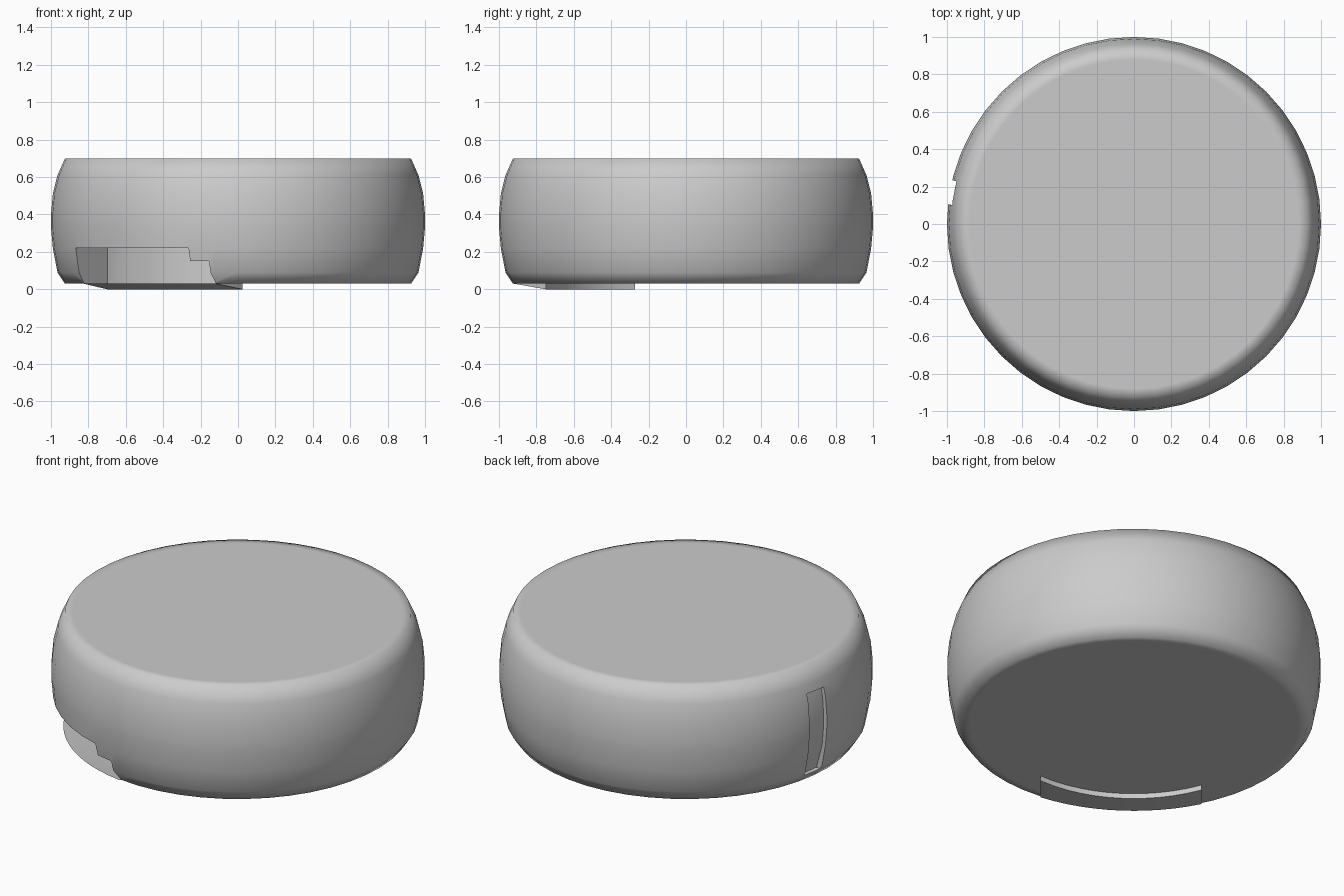
import bpy, bmesh, math

if "Cube" in bpy.data.objects:
    bpy.data.objects.remove(bpy.data.objects["Cube"])

A = math.radians(40)                      # direction the port faces, off the front
R_IN, R_OUT = 0.75, 0.935                 # port back wall and floor rim radii


def rot(r, d):
    """Port frame (sideways, outward) to x, y."""
    return (-r * math.cos(A) - d * math.sin(A), r * math.sin(A) - d * math.cos(A))


def make(name, bm):
    bmesh.ops.recalc_face_normals(bm, faces=bm.faces)
    me = bpy.data.meshes.new(name)
    bm.to_mesh(me)
    bm.free()
    ob = bpy.data.objects.new(name, me)
    bpy.context.collection.objects.link(ob)
    return ob


def sweep(bm, profile, angles, closed):
    """Revolve a radius/height profile through the angles; cap the open ends."""
    rings = [[bm.verts.new((r * math.cos(a), r * math.sin(a), z)) for r, z in profile]
             for a in angles]
    n, m = len(rings), len(profile)
    for i in range(n if closed else n - 1):
        p, q = rings[i], rings[(i + 1) % n]
        for j in range(m - 1 if closed else m):
            k = (j + 1) % m
            bm.faces.new((p[j], q[j], q[k], p[k]))
    if closed:
        bm.faces.new([r[0] for r in rings])
        bm.faces.new([r[-1] for r in rings])
    else:
        bm.faces.new(rings[0])
        bm.faces.new(rings[-1])


def span(a, b, n):
    return [a + (b - a) * i / n for i in range(n + 1)]


def cut(target, cutter):
    mod = target.modifiers.new("cut", 'BOOLEAN')
    mod.operation, mod.solver, mod.object = 'DIFFERENCE', 'EXACT', cutter
    bpy.context.view_layer.objects.active = target
    bpy.ops.object.modifier_apply(modifier=mod.name)
    bpy.data.objects.remove(cutter)


# rounded puck body
side = [(0.925, 0.03), (0.965, 0.09), (0.99, 0.22), (1.0, 0.33), (1.0, 0.40),
        (0.99, 0.51), (0.965, 0.61), (0.925, 0.70)]
bm = bmesh.new()
sweep(bm, [(0.88, 0.03)] + side + [(0.88, 0.70)],
      [2 * math.pi * i / 48 for i in range(48)], True)
body = make("body", bm)

# stepped port recess
for r0, r1, top in ((-0.5, 0.36, 0.15), (-0.41, 0.36, 0.22)):
    bm = bmesh.new()
    outline = [(r, math.sqrt(R_IN ** 2 - r * r)) for r in span(r0, r1, 12)]
    outline += [(r1, 1.2), (r0, 1.2)]
    f = bm.faces.new([bm.verts.new((*rot(r, d), -0.1)) for r, d in outline])
    ext = bmesh.ops.extrude_face_region(bm, geom=[f])["geom"]
    bmesh.ops.translate(bm, vec=(0, 0, top + 0.1),
                        verts=[v for v in ext if isinstance(v, bmesh.types.BMVert)])
    cut(body, make("port_cutter", bm))

# shallow side groove following the wall curve
groove = [(0.925, 0.07), (0.965, 0.21), (0.976, 0.33), (0.976, 0.40),
          (0.968, 0.50), (0.955, 0.56), (1.1, 0.56), (1.1, 0.07)]
bm = bmesh.new()
sweep(bm, groove, span(math.radians(166.5), math.radians(174), 3), False)
cut(body, make("groove_cutter", bm))

# sloping port floor that dips below the base
bm = bmesh.new()
rows = []
for r in span(-0.5, 0.36, 12):
    rows.append([bm.verts.new((*rot(r, math.sqrt(rad ** 2 - r * r)), z))
                 for rad, z in ((R_IN, 0.031), (R_IN, 0.0), (R_OUT, 0.031))])
for p, q in zip(rows, rows[1:]):
    for j in (0, 1):
        bm.faces.new((p[j], q[j], q[j + 1], p[j + 1]))
bm.faces.new(rows[0])
bm.faces.new(rows[-1])
floor = make("port_floor", bm)

# smooth shading with crisp cut edges
for ob, ang in ((body, 70), (floor, 40)):
    bpy.ops.object.select_all(action='DESELECT')
    ob.select_set(True)
    bpy.context.view_layer.objects.active = ob
    bpy.ops.object.shade_smooth_by_angle(angle=math.radians(ang))
